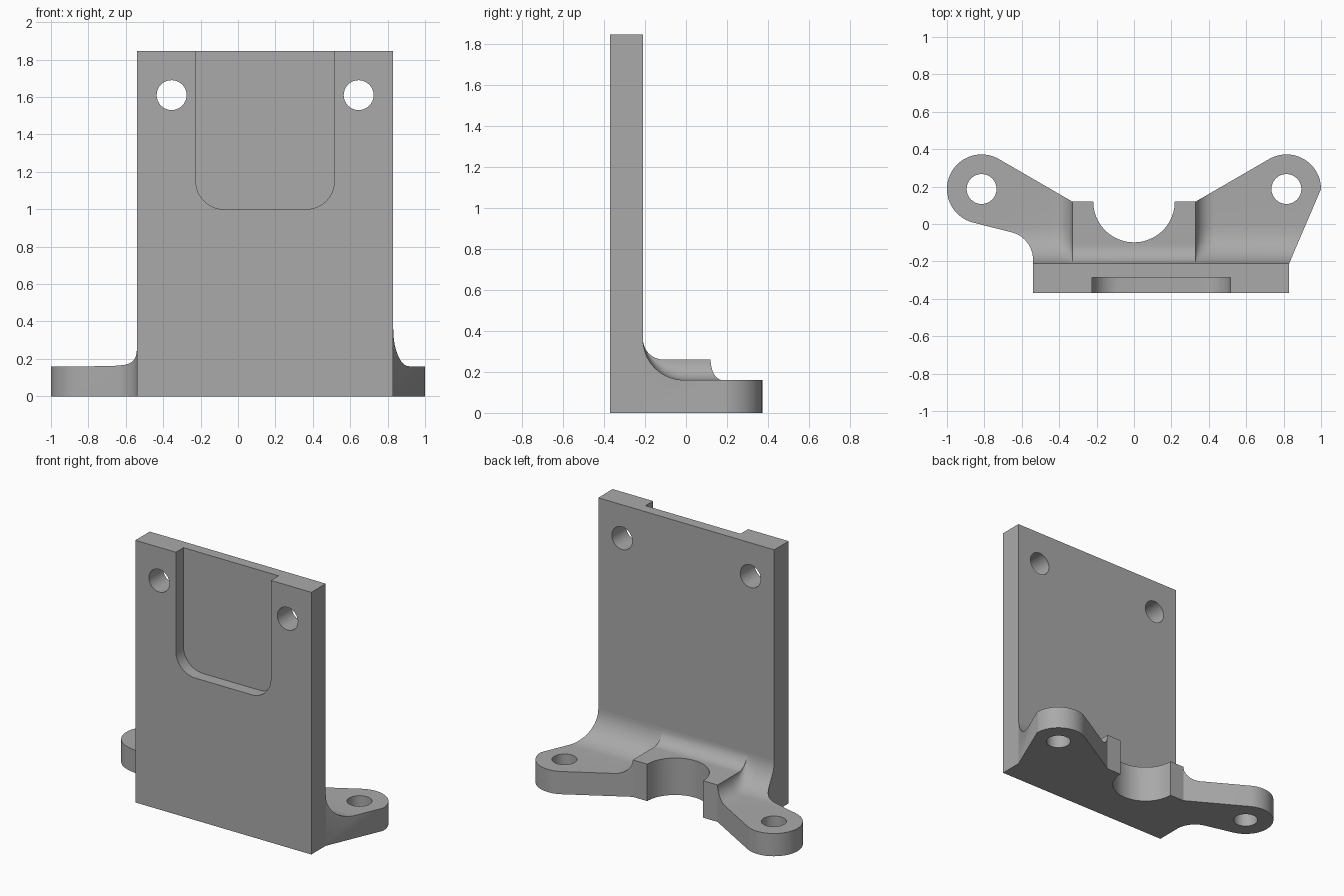
import bpy, bmesh
from math import sin, cos, pi, radians, sqrt
from mathutils import Vector

if "Cube" in bpy.data.objects:
    bpy.data.objects.remove(bpy.data.objects["Cube"])

grey = bpy.data.materials.new("plain grey")
grey.use_nodes = True
grey.diffuse_color = (0.4, 0.4, 0.4, 1)
grey.node_tree.nodes["Principled BSDF"].inputs["Base Color"].default_value = grey.diffuse_color


def arc(cx, cy, r, start, end, n=16):
    angles = [radians(start + (end - start) * i / n) for i in range(n + 1)]
    return [(cx + r * cos(a), cy + r * sin(a)) for a in angles]


def solid(name, bm, faces, offset):
    """Thicken a sheet of faces; offset maps each new vertex to its place."""
    new = bmesh.ops.extrude_face_region(bm, geom=faces)["geom"]
    for v in new:
        if isinstance(v, bmesh.types.BMVert):
            v.co = offset(v.co)
    bmesh.ops.recalc_face_normals(bm, faces=bm.faces[:])
    mesh = bpy.data.meshes.new(name)
    bm.to_mesh(mesh)
    bm.free()
    mesh.materials.append(grey)
    obj = bpy.data.objects.new(name, mesh)
    bpy.context.collection.objects.link(obj)
    return obj


def prism(name, outline, low, high, upright=False):
    """Extrude an outline along z, or along y when upright."""
    bm = bmesh.new()
    place = (lambda p: (p[0], low, p[1])) if upright else (lambda p: (p[0], p[1], low))
    face = bm.faces.new([bm.verts.new(place(p)) for p in outline])
    step = Vector((0, high - low, 0) if upright else (0, 0, high - low))
    return solid(name, bm, [face], lambda co: co + step)


def combine(target, tool, operation):
    mod = target.modifiers.new(operation, "BOOLEAN")
    mod.operation, mod.solver, mod.object = operation, "EXACT", tool
    bpy.context.view_layer.objects.active = target
    bpy.ops.object.modifier_apply(modifier=mod.name)
    bpy.data.objects.remove(tool)


# Main dimensions
LEFT, RIGHT, FRONT, BACK, TOP = -0.54, 0.83, -0.37, -0.21, 1.845
EAR_X, EAR_Y, EAR_R, HOLE_R = 0.815, 0.187, 0.185, 0.08
EAR_Z, MID_Z, MID_X = 0.16, 0.26, 0.33
BIG, SMALL = 0.2, 0.1


# Fillet shape: height above the floor at distance d from a wall
def fillet(d, r):
    d = min(max(d, 0), r)
    return r - sqrt(max(r * r - (r - d) ** 2, 0))


def fillet_steps(r, n=10):
    return [r * (1 - cos(i * pi / 2 / n)) for i in range(n + 1)]


def height(x, y):
    ear = EAR_Z + fillet(y - BACK, BIG)
    middle = MID_Z + fillet(y - BACK, SMALL)
    return ear + (middle - ear) * fillet(abs(x) - MID_X, SMALL) / SMALL


# Foot outline with two ears and a round notch
outline = [(LEFT + 0.04, -0.3), (RIGHT - 0.04, -0.3), (RIGHT, BACK)]
outline += arc(EAR_X, EAR_Y, EAR_R, 0, 120.5, 24)
outline += [(MID_X, 0.12)]
outline += arc(0, 0.12, 0.218, 0, -180, 40)
outline += [(-MID_X, 0.12)]
outline += arc(-EAR_X, EAR_Y, EAR_R, 59.5, 255, 36)
outline += arc(-0.69, -0.19, 0.15, 75, 0, 12)
outline += [(LEFT, BACK)]
bracket = prism("bracket", outline, 0, 0.6)

# Curved upper surface of the foot
side = [MID_X + s for s in fillet_steps(SMALL)] + [1.1]
xs = sorted([-x for x in side] + side)
ys = sorted({round(BACK + s, 4) for s in fillet_steps(BIG) + fillet_steps(SMALL)} | {-0.4, 0.5})
bm = bmesh.new()
rows = [[bm.verts.new((x, y, height(x, y))) for x in xs] for y in ys]
sheet = [bm.faces.new((a[i], a[i + 1], b[i + 1], b[i]))
         for a, b in zip(rows, rows[1:]) for i in range(len(xs) - 1)]
shape = solid("foot_shape", bm, sheet, lambda co: Vector((co.x, co.y, -0.1)))
combine(bracket, shape, "INTERSECT")

# Ear holes
for s in (-1, 1):
    hole = prism("ear_hole", arc(s * EAR_X, EAR_Y, HOLE_R, 0, 360, 32)[:-1], -0.1, 0.7)
    combine(bracket, hole, "DIFFERENCE")

# Upright plate
plate = prism("plate", [(LEFT, 0), (RIGHT, 0), (RIGHT, TOP), (LEFT, TOP)], FRONT, BACK, True)
combine(bracket, plate, "UNION")

# Front pocket with rounded lower corners
pocket = arc(-0.075, 1.15, 0.15, 180, 270, 12) + arc(0.365, 1.15, 0.15, 270, 360, 12)
pocket += [(0.515, 2), (-0.225, 2)]
combine(bracket, prism("pocket", pocket, -0.5, -0.285, True), "DIFFERENCE")

# Plate holes
for x in (-0.355, 0.645):
    hole = prism("plate_hole", arc(x, 1.61, HOLE_R, 0, 360, 32)[:-1], -0.5, 0, True)
    combine(bracket, hole, "DIFFERENCE")

bpy.ops.object.select_all(action="DESELECT")
bracket.select_set(True)
bpy.context.view_layer.objects.active = bracket
bpy.ops.object.shade_smooth_by_angle(angle=radians(30))
